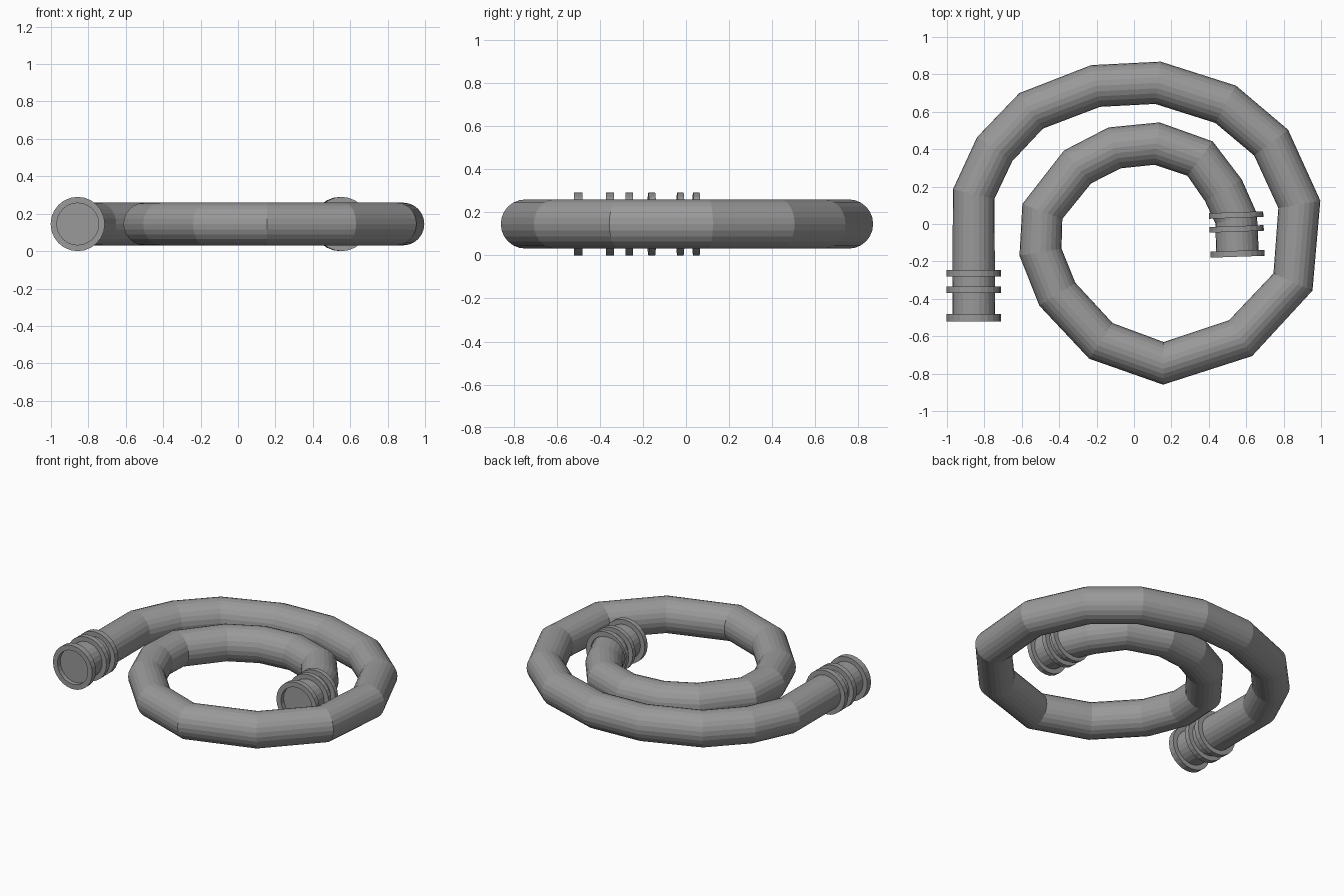
import bpy, bmesh, math
from mathutils import Vector

cube = bpy.data.objects.get("Cube")
if cube:
    bpy.data.objects.remove(cube, do_unlink=True)

SIDES = 24
HOSE_R, COLLAR_R, Z = 0.114, 0.145, 0.145

grey = bpy.data.materials.new("hose grey")
grey.use_nodes = True
colour = (0.32, 0.32, 0.32, 1)
grey.diffuse_color = colour
grey.node_tree.nodes["Principled BSDF"].inputs["Base Color"].default_value = colour


def circle(bm, centre, direction, radius):
    """Upright circle of vertices facing a horizontal direction."""
    side = direction.cross(Vector((0, 0, 1))).normalized()
    angles = [math.tau * i / SIDES for i in range(SIDES)]
    return [bm.verts.new(centre + radius * (side * math.cos(a) + Vector((0, 0, math.sin(a)))))
            for a in angles]


def bridge(bm, a, b):
    for i in range(SIDES):
        j = (i + 1) % SIDES
        bm.faces.new((a[i], a[j], b[j], b[i]))


def finish(bm, name):
    bmesh.ops.recalc_face_normals(bm, faces=bm.faces[:])
    mesh = bpy.data.meshes.new(name)
    bm.to_mesh(mesh)
    bm.free()
    mesh.materials.append(grey)
    obj = bpy.data.objects.new(name, mesh)
    bpy.context.collection.objects.link(obj)


def hose(name, points):
    bm = bmesh.new()
    rings = []
    for i, p in enumerate(points):
        before = (p - points[i - 1]).normalized() if i else Vector()
        after = (points[i + 1] - p).normalized() if i + 1 < len(points) else Vector()
        rings.append(circle(bm, p, before + after, HOSE_R))
    for a, b in zip(rings, rings[1:]):
        bridge(bm, a, b)
    bm.faces.new(rings[0])
    bm.faces.new(rings[-1])
    finish(bm, name)


def collar(name, end, outward, near, far):
    """Square-edged band between two distances back from the hose end."""
    bm = bmesh.new()
    loops = [circle(bm, end - outward * d, outward, r)
             for d, r in ((near, COLLAR_R), (far, COLLAR_R),
                          (far, HOSE_R - 0.002), (near, HOSE_R - 0.002))]
    for i in range(4):
        bridge(bm, loops[i], loops[(i + 1) % 4])
    finish(bm, name)


# Coiled hose, from the outer end to the inner end
outer_end, outer_dir = Vector((-0.857, -0.52, Z)), Vector((0, -1, 0))
inner_end, inner_dir = Vector((0.554, -0.175, Z)), Vector((0.035, -1, 0)).normalized()
coil = [(-0.857, 0.16), (-0.745, 0.40), (-0.55, 0.605), (-0.205, 0.738), (0.128, 0.755),
        (0.49, 0.64), (0.733, 0.435), (0.884, 0.105), (0.85, -0.31), (0.57, -0.61),
        (0.157, -0.745), (-0.177, -0.625), (-0.41, -0.375), (-0.5, -0.15), (-0.49, 0.067),
        (-0.302, 0.305), (-0.104, 0.407), (0.123, 0.43), (0.353, 0.35), (0.478, 0.18),
        (0.546, 0.03)]
recess = 0.03
path = ([outer_end - outer_dir * recess] + [Vector((x, y, Z)) for x, y in coil]
        + [inner_end - inner_dir * recess])
hose("coiled_hose", path)

# Couplings: a rim around each recessed end and two bands behind it
bands = {"outer": (outer_end, outer_dir, ((0, 0.04), (0.15, 0.185), (0.24, 0.275))),
         "inner": (inner_end, inner_dir, ((0, 0.032), (0.134, 0.164), (0.208, 0.238)))}
for label, (end, direction, spans) in bands.items():
    for part, (near, far) in zip(("rim", "middle_band", "rear_band"), spans):
        collar(f"{label}_coupling_{part}", end, direction, near, far)
